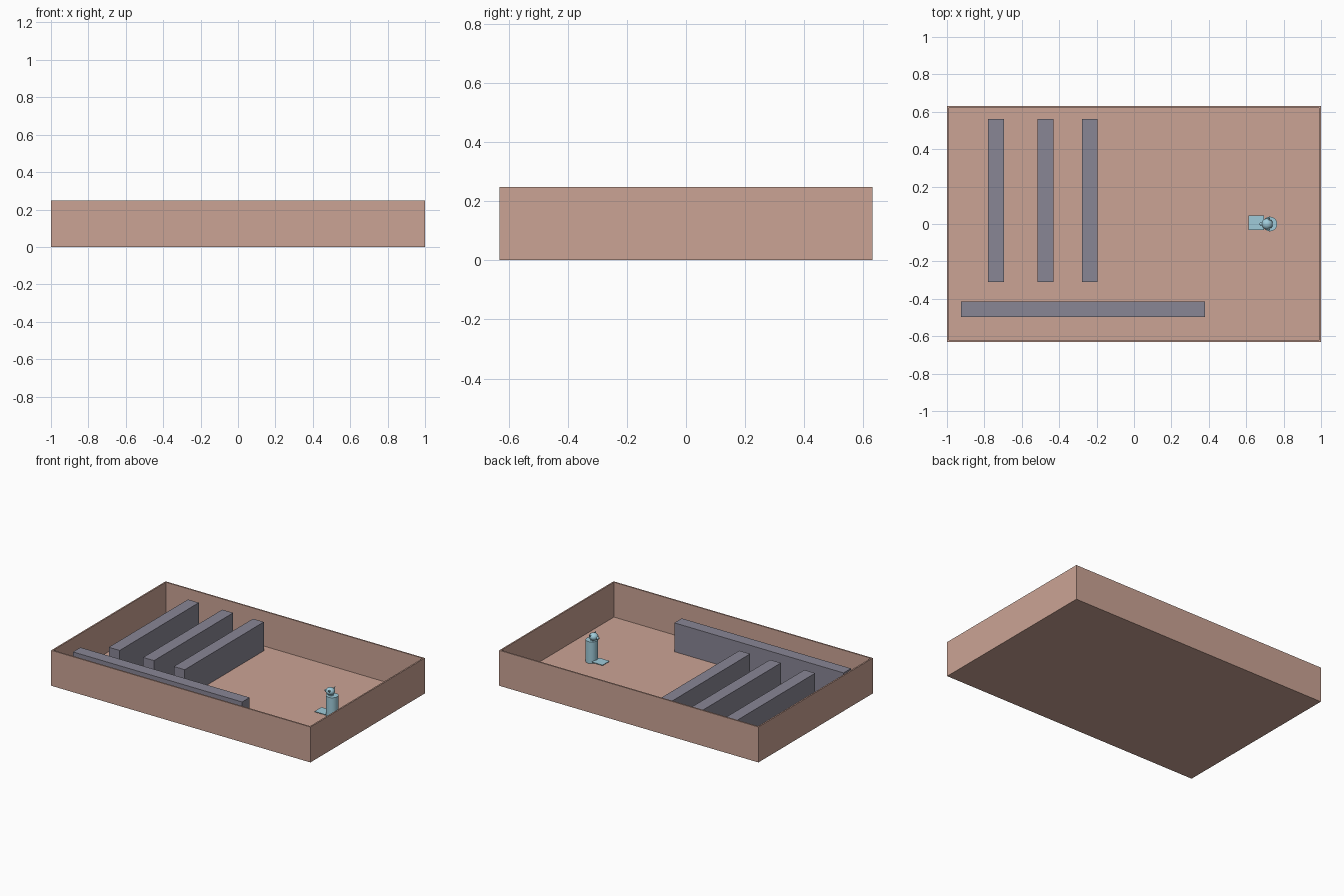
import bpy
from math import pi

if "Cube" in bpy.data.objects:
    bpy.data.objects.remove(bpy.data.objects["Cube"])


def material(name, rgb):
    m = bpy.data.materials.new(name)
    m.diffuse_color = (*rgb, 1)
    m.use_nodes = True
    m.node_tree.nodes["Principled BSDF"].inputs["Base Color"].default_value = m.diffuse_color
    return m


CLAY = material("clay", (0.60, 0.37, 0.30))
SLATE = material("slate", (0.25, 0.24, 0.30))
BLUE = material("pale_blue", (0.35, 0.60, 0.70))


def finish(name, mat):
    ob = bpy.context.object
    ob.name = name
    ob.data.materials.append(mat)
    return ob


def box(name, x, y, z, mat):
    bpy.ops.mesh.primitive_cube_add(
        size=1, location=[sum(r) / 2 for r in (x, y, z)])
    ob = finish(name, mat)
    ob.scale = [r[1] - r[0] for r in (x, y, z)]
    return ob


def cylinder(name, r, x, z0, z1, mat):
    bpy.ops.mesh.primitive_cylinder_add(
        vertices=32, radius=r, depth=z1 - z0, location=(x, 0, (z0 + z1) / 2))
    ob = finish(name, mat)
    bpy.ops.object.shade_smooth_by_angle()
    return ob


# open room: thin floor and four walls
W, D, H, T = 1.0, 0.63, 0.247, 0.01
box("floor", (-W, W), (-D, D), (0, 0.004), CLAY)
for s, name in ((-1, "front_wall"), (1, "back_wall")):
    box(name, (-W, W), sorted((s * D, s * (D - T))), (0.004, H), CLAY)
for s, name in ((-1, "left_wall"), (1, "right_wall")):
    box(name, sorted((s * W, s * (W - T))), (T - D, D - T), (0.004, H), CLAY)

# three parallel shelves and one long shelf along the front
for x in (-0.738, -0.473, -0.236):
    box("shelf", (x - 0.042, x + 0.042), (-0.31, 0.562), (0.004, 0.205), SLATE)
box("long_shelf", (-0.925, 0.38), (-0.497, -0.415), (0.004, 0.205), SLATE)

# figure: round body, flat tray ahead of it, and a neck
cylinder("body", 0.039, 0.727, 0.004, 0.155, BLUE)
box("tray", (0.612, 0.695), (-0.032, 0.045), (0.020, 0.024), BLUE)
cylinder("neck", 0.016, 0.718, 0.155, 0.17, BLUE)

# head with a pair of small pointed ears and a snout
bpy.ops.mesh.primitive_uv_sphere_add(
    segments=16, ring_count=10, radius=0.03, location=(0.712, 0, 0.18))
finish("head", BLUE).scale = (1, 1, 0.85)
bpy.ops.object.shade_smooth_by_angle()
for s in (-1, 1):
    bpy.ops.mesh.primitive_cone_add(
        vertices=8, radius1=0.009, depth=0.028,
        location=(0.722, s * 0.03, 0.194), rotation=(-s * pi / 3, 0, 0))
    finish("ear", BLUE)
bpy.ops.mesh.primitive_cone_add(
    vertices=12, radius1=0.012, radius2=0.006, depth=0.02,
    location=(0.682, 0, 0.176), rotation=(0, -pi / 2, 0))
finish("snout", BLUE)
